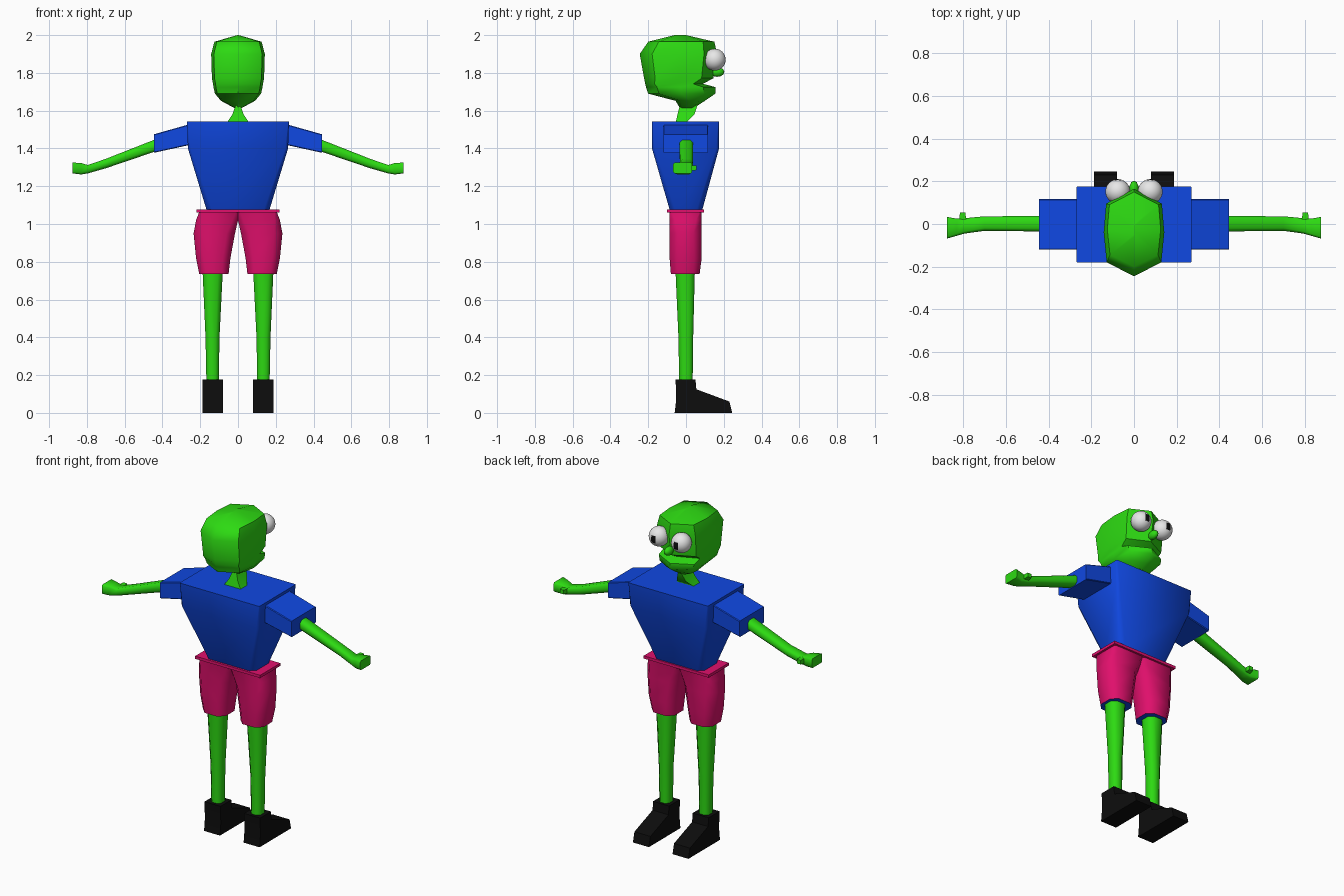
import bpy, bmesh, math

if "Cube" in bpy.data.objects:
    bpy.data.objects.remove(bpy.data.objects["Cube"])


def material(name, r, g, b):
    m = bpy.data.materials.new(name)
    m.diffuse_color = (r, g, b, 1)
    m.use_nodes = True
    m.node_tree.nodes["Principled BSDF"].inputs["Base Color"].default_value = m.diffuse_color
    return m


GREEN = material("green skin", 0.026, 0.70, 0.006)
BLUE = material("blue shirt", 0.005, 0.065, 0.76)
PINK = material("pink shorts", 0.75, 0.005, 0.15)
WHITE = material("eye white", 0.8, 0.8, 0.8)
BLACK = material("black", 0.004, 0.004, 0.004)


def finish(name, bm, mats, angle=60, mirror=False):
    bmesh.ops.recalc_face_normals(bm, faces=bm.faces[:])
    me = bpy.data.meshes.new(name)
    bm.to_mesh(me)
    bm.free()
    for m in mats:
        me.materials.append(m)
    for p in me.polygons:
        p.use_smooth = True
    me.set_sharp_from_angle(angle=math.radians(angle))
    ob = bpy.data.objects.new(name, me)
    bpy.context.collection.objects.link(ob)
    if mirror:
        ob.modifiers.new("Mirror", 'MIRROR').use_clip = False
    return ob


def loft(name, rings, mats, angle=60, mirror=False, first_cap=0):
    """Skin between equal-length rings and close both ends."""
    bm = bmesh.new()
    vs = [[bm.verts.new(p) for p in r] for r in rings]
    n = len(rings[0])
    for a, b in zip(vs, vs[1:]):
        for i in range(n):
            j = (i + 1) % n
            bm.faces.new((a[i], a[j], b[j], b[i]))
    bm.faces.new(vs[0]).material_index = first_cap
    bm.faces.new(vs[-1])
    return finish(name, bm, mats, angle, mirror)


def octagon(z, x0, x1, y0, y1, c):
    """Rectangle with corners cut by c, lying at height z."""
    return [(x0 + c, y0, z), (x1 - c, y0, z), (x1, y0 + c, z), (x1, y1 - c, z),
            (x1 - c, y1, z), (x0 + c, y1, z), (x0, y1 - c, z), (x0, y0 + c, z)]


def across(x, y0, y1, z0, z1, c):
    """The same outline standing across the x axis."""
    return [(x, a, b) for a, b, _ in octagon(0, y0, y1, z0, z1, c)]


def rect(z, x0, x1, y0, y1):
    return [(x0, y0, z), (x1, y0, z), (x1, y1, z), (x0, y1, z)]


# Shirt body and short sleeves
loft("shirt", [octagon(1.07, -0.165, 0.165, -0.085, 0.085, 0.03),
               octagon(1.40, -0.265, 0.265, -0.18, 0.175, 0.015),
               octagon(1.542, -0.27, 0.27, -0.18, 0.175, 0.004)], [BLUE])
loft("sleeve", [across(0.25, -0.12, 0.117, 1.42, 1.53, 0.004),
                across(0.445, -0.12, 0.117, 1.377, 1.475, 0.004)], [BLUE], 40, True)

# Arms, hands and thumbs
loft("arm", [across(0.42, -0.035, 0.037, 1.39, 1.455, 0.015),
             across(0.70, -0.032, 0.036, 1.295, 1.345, 0.013),
             across(0.795, -0.045, 0.027, 1.268, 1.312, 0.01),
             across(0.83, -0.055, 0.025, 1.262, 1.323, 0.01),
             across(0.875, -0.068, 0.033, 1.268, 1.325, 0.008)], [GREEN], 60, True)
loft("thumb", [[(x, 0.01, z) for x, z in ((.785, 1.28), (.82, 1.28), (.82, 1.31), (.785, 1.31))],
               [(x, 0.055, z) for x, z in ((.79, 1.285), (.815, 1.285), (.815, 1.31), (.79, 1.31))]],
     [GREEN], 60, True)

# Shorts: waistband and two legs with a blue underside
loft("waistband", [rect(1.06, -0.22, 0.22, -0.10, 0.095),
                   rect(1.077, -0.22, 0.22, -0.10, 0.095)], [PINK], 40)
loft("shorts_leg", [octagon(0.735, 0.05, 0.205, -0.08, 0.072, 0.035),
                    octagon(0.82, 0.04, 0.222, -0.087, 0.083, 0.04),
                    octagon(0.95, 0.016, 0.235, -0.088, 0.083, 0.045),
                    octagon(1.02, 0.0, 0.222, -0.088, 0.083, 0.03),
                    octagon(1.065, 0.0, 0.205, -0.088, 0.083, 0.01)],
     [PINK, BLUE], 60, True, first_cap=1)

# Bare legs
loft("leg", [octagon(0.15, 0.102, 0.167, -0.036, 0.035, 0.017),
             octagon(0.40, 0.098, 0.172, -0.04, 0.038, 0.02),
             octagon(0.76, 0.08, 0.188, -0.056, 0.047, 0.025)], [GREEN], 60, True)

# Shoes: side profile extruded across x
shoe = [(-0.06, 0), (0.245, 0), (0.23, 0.06), (0.055, 0.125), (0.05, 0.177), (-0.055, 0.177), (-0.052, 0.07)]
loft("shoe", [[(x, y, z) for y, z in shoe] for x in (0.08, 0.188)], [BLACK], 35, True)

# Neck, narrowing upward and leaning forward
loft("neck", [rect(1.535, -0.06, 0.06, -0.055, 0.0),
              rect(1.58, -0.03, 0.03, -0.045, 0.045),
              rect(1.64, -0.008, 0.008, -0.03, 0.065)], [GREEN])


# Head: ridged front and back, with a mouth crease
def head_ring(z, w, yb, yf):
    d = yf - yb
    side = [(w * 0.9, yb + d * 0.16, z), (w, yb + d * 0.5, z), (w * 0.92, yb + d * 0.83, z)]
    return [(0, yb, z)] + side + [(0, yf, z)] + [(-x, y, q) for x, y, q in reversed(side)]


loft("head", [head_ring(*r) for r in (
    (1.61, 0.012, -0.03, 0.035),
    (1.652, 0.09, -0.055, 0.10),
    (1.69, 0.122, -0.20, 0.155),
    (1.725, 0.13, -0.212, 0.155),
    (1.742, 0.132, -0.216, 0.09),
    (1.772, 0.138, -0.222, 0.145),
    (1.90, 0.142, -0.245, 0.165),
    (1.965, 0.125, -0.20, 0.15),
    (2.0, 0.003, -0.06, 0.0))], [GREEN], 50)

# Nose
bm = bmesh.new()
bmesh.ops.create_uvsphere(bm, u_segments=10, v_segments=6, radius=1)
for v in bm.verts:
    v.co = (v.co.x * 0.022, 0.165 + v.co.y * 0.038, 1.805 + v.co.z * 0.026)
finish("nose", bm, [GREEN])

# Eyes, with square pupils on the forward-facing patch
bm = bmesh.new()
bmesh.ops.create_uvsphere(bm, u_segments=24, v_segments=16, radius=0.058)
for f in bm.faces:
    c = f.calc_center_median() / 0.058
    if c.y > 0 and abs(c.x) < 0.25 and abs(c.z) < 0.38:
        f.material_index = 1
bmesh.ops.translate(bm, verts=bm.verts[:], vec=(0.076, 0.152, 1.87))
finish("eye", bm, [WHITE, BLACK], 60, True)
